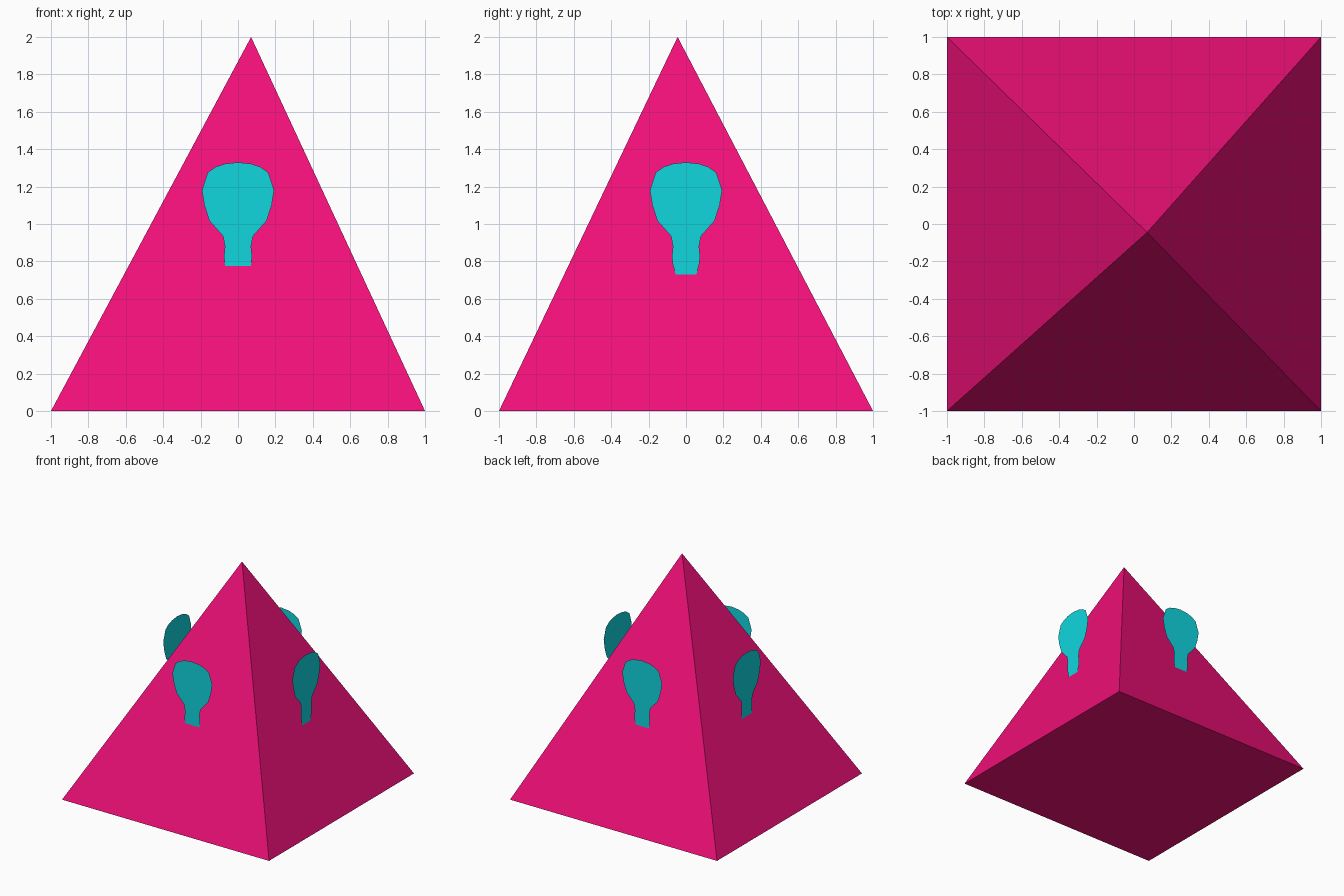
import bpy, bmesh
from math import radians
from mathutils import Matrix

if "Cube" in bpy.data.objects:
    bpy.data.objects.remove(bpy.data.objects["Cube"])


def material(name, color):
    mat = bpy.data.materials.new(name)
    mat.diffuse_color = color
    mat.use_nodes = True
    mat.node_tree.nodes["Principled BSDF"].inputs["Base Color"].default_value = mat.diffuse_color
    return mat


def add_object(name, bm, mat):
    mesh = bpy.data.meshes.new(name)
    bm.to_mesh(mesh)
    bm.free()
    mesh.materials.append(mat)
    obj = bpy.data.objects.new(name, mesh)
    bpy.context.collection.objects.link(obj)
    return obj


pink = material("pink", (0.88, 0.005, 0.19, 1))
cyan = material("cyan", (0.005, 0.68, 0.74, 1))

# Pyramid with a closed base and a slightly off-centre apex
bm = bmesh.new()
base = [bm.verts.new(p) for p in ((-1, -1, 0), (1, -1, 0), (1, 1, 0), (-1, 1, 0))]
apex = bm.verts.new((0.07, -0.045, 2))
bm.faces.new(base[::-1])
for i in range(4):
    bm.faces.new((base[i], base[(i + 1) % 4], apex))
add_object("pyramid", bm, pink)

# Half outline of the flat bulb-shaped panel: (half width, height), top to bottom
half = [(0.07, 1.322), (0.12, 1.305), (0.162, 1.275), (0.193, 1.18),
        (0.18, 1.1), (0.153, 1.017), (0.08, 0.935), (0.07, 0.88),
        (0.075, 0.83), (0.072, 0.79), (0.057, 0.735), (0.04, 0.7), (0.02, 0.675)]
outline = [(0, 1.33)] + [(-w, z) for w, z in half] + [(w, z) for w, z in reversed(half)]

# One upright panel in front of each sloping side
for name, angle, dist in (("front_panel", 0, 0.63), ("right_panel", 90, 0.66),
                          ("back_panel", 180, 0.605), ("left_panel", 270, 0.587)):
    bm = bmesh.new()
    bm.faces.new([bm.verts.new((x, -dist, z)) for x, z in outline])
    bm.transform(Matrix.Rotation(radians(angle), 4, 'Z'))
    add_object(name, bm, cyan)
